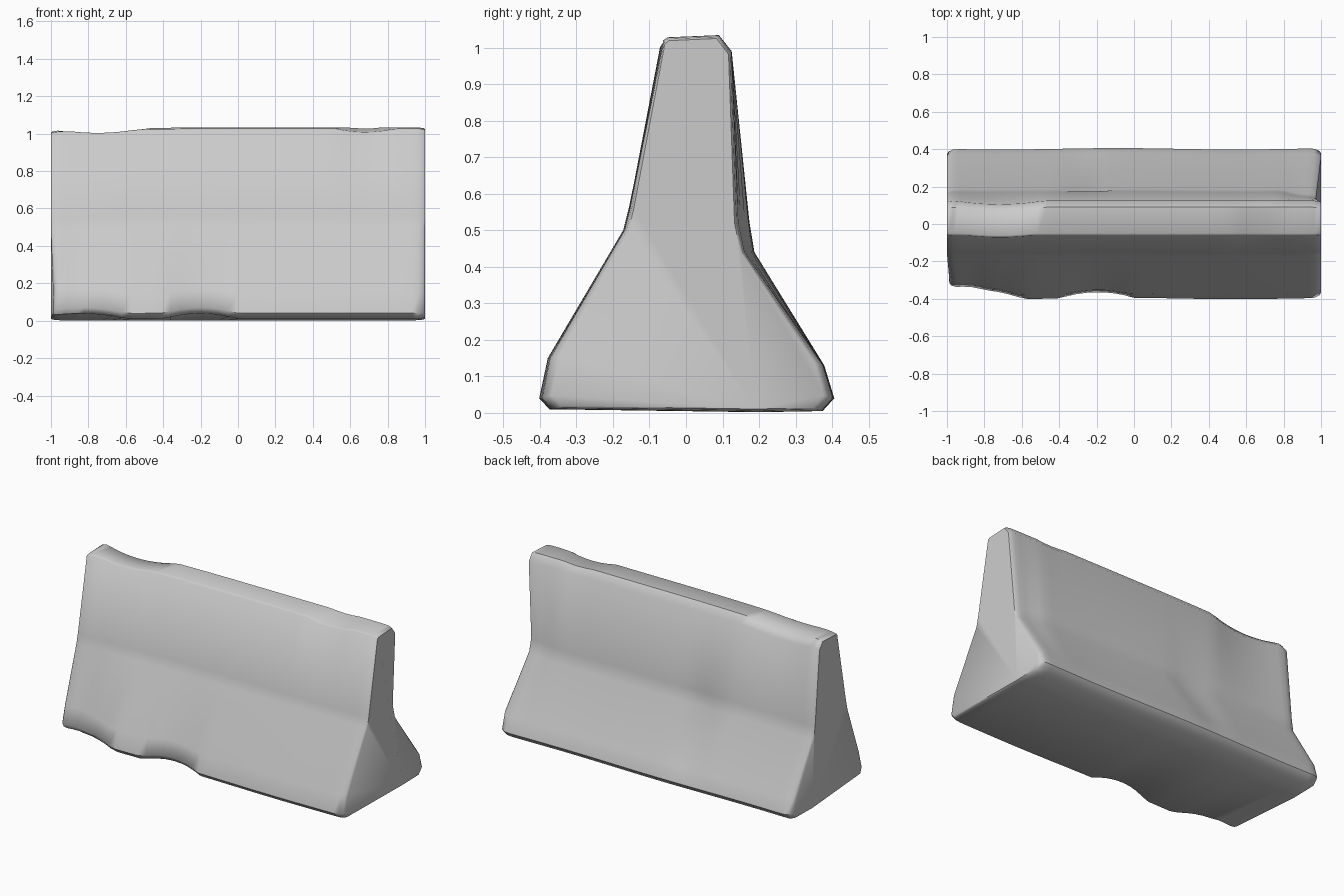
import bpy, bmesh, math
from mathutils import Vector

cube = bpy.data.objects.get("Cube")
if cube:
    bpy.data.objects.remove(cube, do_unlink=True)

# Concrete material
concrete = bpy.data.materials.new("concrete_grey")
concrete.use_nodes = True
grey = (0.6, 0.6, 0.6, 1)
concrete.diffuse_color = grey
shader = next(n for n in concrete.node_tree.nodes if n.type == 'BSDF_PRINCIPLED')
shader.inputs["Base Color"].default_value = grey
shader.inputs["Roughness"].default_value = 0.9

# Cross-section (y, z): sloped foot and narrow upper wall
profile = [(-0.37, 0.01), (-0.398, 0.04), (-0.375, 0.15), (-0.17, 0.50),
           (-0.155, 0.56), (-0.062, 1.02), (-0.05, 1.028), (0.09, 1.034),
           (0.125, 0.99), (0.172, 0.52), (0.185, 0.44), (0.375, 0.13),
           (0.402, 0.04), (0.37, 0.005), (0.2, 0.002)]

# Chips and dents: centre, radius, push direction
chips = [((-0.85, -0.40, 0.05), 0.26, (0, 0.05, 0.03)),
         ((-0.2, -0.40, 0.04), 0.20, (0, 0.03, 0.03)),
         ((-0.25, 0.26, 0.30), 0.22, (0, -0.035, -0.02)),
         ((0.68, -0.04, 1.03), 0.16, (0, 0.0, -0.02)),
         ((-0.72, 0.11, 1.02), 0.24, (0, -0.02, -0.025)),
         ((0.97, 0.14, 0.50), 0.18, (-0.03, -0.03, 0)),
         ((-0.97, -0.38, 0.15), 0.20, (0.02, 0.03, 0))]


def worn(x, y, z):
    """Slight waviness along the wall, plus the chips."""
    p = Vector((x, y, z))
    p.z -= 0.018 * max(0, -x) ** 2 * z
    p.y += 0.004 * math.sin(5 * x + 2) * (1 - z)
    for centre, radius, push in chips:
        d = (Vector((x, y, z)) - Vector(centre)).length / radius
        if d < 1:
            p += Vector(push) * (1 - d * d)
    return p


# Sections along the length; the last ones step in to soften the ends
bm = bmesh.new()
steps = 36
stations = [(-1, 0.93), (-0.992, 0.965), (-0.965, 0.995)]
stations += [(-0.93 + 1.86 * i / steps, 1) for i in range(steps + 1)]
stations += [(-x, s) for x, s in reversed(stations[:3])]
rings = []
for x, s in stations:
    ring = []
    for y, z in profile:
        zc = 0.5 + (z - 0.5) * (1 - (1 - s) * 0.25)
        ring.append(bm.verts.new(worn(x, y * s, zc)))
    rings.append(ring)
count = len(profile)
for a, b in zip(rings, rings[1:]):
    for i in range(count):
        j = (i + 1) % count
        bm.faces.new((a[i], a[j], b[j], b[i]))
bm.faces.new(rings[0])
bm.faces.new(rings[-1])
bmesh.ops.recalc_face_normals(bm, faces=bm.faces)

mesh = bpy.data.meshes.new("barrier_wall")
bm.to_mesh(mesh)
bm.free()
mesh.materials.append(concrete)
wall = bpy.data.objects.new("barrier_wall", mesh)
bpy.context.collection.objects.link(wall)

# Smooth shading with sharp edges kept
bpy.ops.object.select_all(action='DESELECT')
wall.select_set(True)
bpy.context.view_layer.objects.active = wall
bpy.ops.object.shade_smooth_by_angle(angle=math.radians(50))
